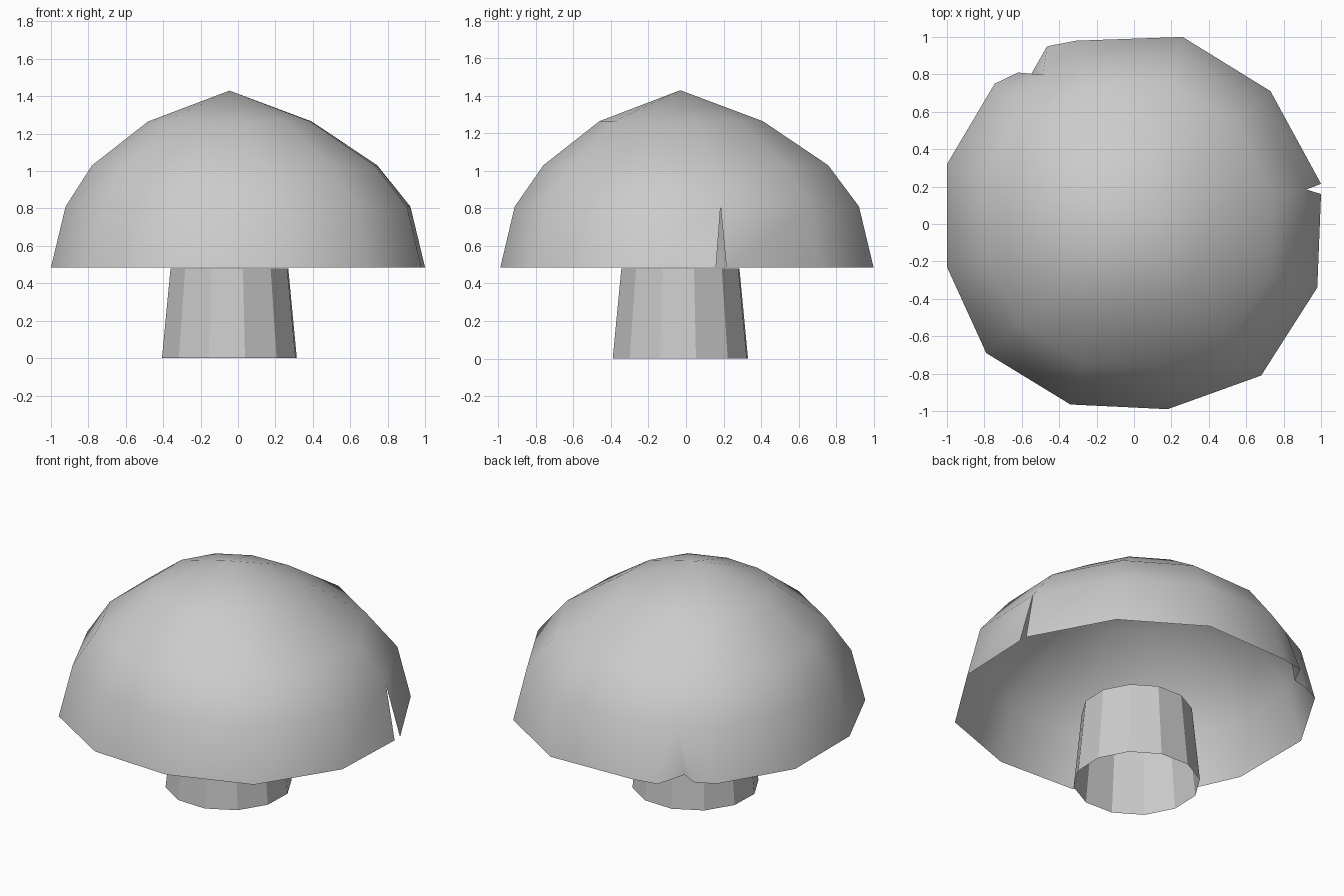
import bpy, bmesh, math
from mathutils import Vector

cube = bpy.data.objects.get("Cube")
if cube:
    bpy.data.objects.remove(cube)

grey = bpy.data.materials.new("plain grey")
grey.use_nodes = True
grey.diffuse_color = (0.6, 0.6, 0.6, 1)
grey.node_tree.nodes["Principled BSDF"].inputs["Base Color"].default_value = (0.6, 0.6, 0.6, 1)


def finish(bm, name, smooth):
    mesh = bpy.data.meshes.new(name)
    for face in bm.faces:
        face.smooth = smooth
    bm.to_mesh(mesh)
    bm.free()
    mesh.materials.append(grey)
    obj = bpy.data.objects.new(name, mesh)
    bpy.context.collection.objects.link(obj)
    return obj


# Stalk: open, tapered twelve-sided tube
bm = bmesh.new()
SIDES = 12
rings = []
for z, radius in ((0, 0.37), (0.48, 0.323)):
    ring = []
    for i in range(SIDES):
        a = math.radians(13 + 30 * i)
        ring.append(bm.verts.new((-0.046 + radius * math.cos(a), -0.03 + radius * math.sin(a), z)))
    rings.append(ring)
for i in range(SIDES):
    j = (i + 1) % SIDES
    bm.faces.new((rings[0][i], rings[0][j], rings[1][j], rings[1][i]))
finish(bm, "stalk", False)

# Cap: hollow irregular dome, rim outline counter-clockwise from the slit
outline = [(1, 0.2), (0.73, 0.71), (0.26, 1), (-0.31, 0.98), (-0.745, 0.75), (-1, 0.32),
           (-1, -0.23), (-0.79, -0.69), (-0.34, -0.965), (0.18, -0.99), (0.68, -0.81), (0.98, -0.34)]
levels = [(0.485, 1, 0, 0), (0.81, 0.922, 0, 0), (1.03, 0.763, -0.018, -0.005),
          (1.265, 0.438, -0.043, -0.028)]   # height, scale, centre
DENT = 3                                    # panel holding the dent
bm = bmesh.new()
rings = [[bm.verts.new((x * s + cx, y * s + cy, z)) for x, y in outline]
         for z, s, cx, cy in levels]
rim, upper = rings[0], rings[1]
apex = bm.verts.new((-0.045, -0.03, 1.43))

# The rim vertex at the slit is doubled
rim[0].co = Vector((1, 0.215, 0.485))
slit_end = bm.verts.new((1, 0.16, 0.485))

# Dent in the rim, running up to the next ring
dent = [bm.verts.new(p) for p in ((-0.465, 0.95, 0.485), (-0.55, 0.80, 0.51), (-0.62, 0.81, 0.485))]
dent_top = bm.verts.new((upper[DENT].co + upper[DENT + 1].co) / 2)

for i in range(SIDES):
    j = (i + 1) % SIDES
    if i == DENT:
        bm.faces.new((rim[i], dent[0], dent_top, upper[i]))
        bm.faces.new((dent[0], dent[1], dent_top))
        bm.faces.new((dent[1], dent[2], dent_top))
        bm.faces.new((dent[2], rim[j], upper[j], dent_top))
        bm.faces.new((upper[i], dent_top, rings[2][i]))
        bm.faces.new((dent_top, rings[2][j], rings[2][i]))
        bm.faces.new((dent_top, upper[j], rings[2][j]))
    else:
        end = slit_end if j == 0 else rim[j]
        bm.faces.new((rim[i], end, upper[j], upper[i]))
        bm.faces.new((upper[i], upper[j], rings[2][j], rings[2][i]))
    bm.faces.new((rings[2][i], rings[2][j], rings[3][j], rings[3][i]))
    bm.faces.new((rings[3][i], rings[3][j], apex))
finish(bm, "cap", True)
